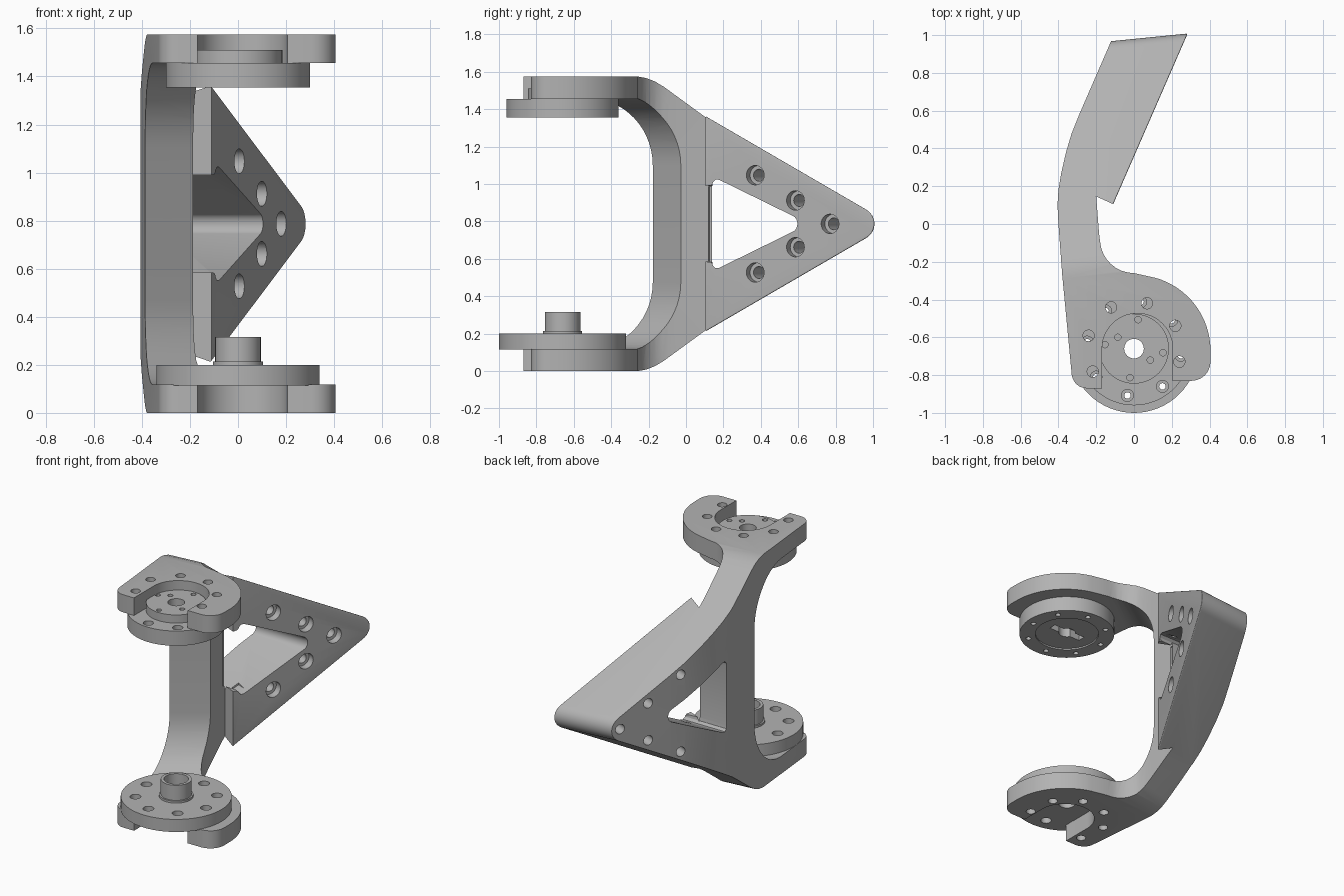
import bpy, bmesh
from math import sin, cos, pi, radians
from mathutils import Vector as V

cube = bpy.data.objects.get("Cube")
if cube:
    bpy.data.objects.remove(cube, do_unlink=True)

grey = bpy.data.materials.new("plain grey")
grey.use_nodes = True
grey.diffuse_color = (0.45, 0.45, 0.45, 1)
grey.node_tree.nodes["Principled BSDF"].inputs["Base Color"].default_value = grey.diffuse_color

X, Y, Z = V((1, 0, 0)), V((0, 1, 0)), V((0, 0, 1))
MID = 0.787                      # mid height of the bracket
HUB = V((0, -0.66, 0))           # rotation axis of both discs
PAD = V((-0.11, 0.105, MID))     # front edge of the mounting pad
N = V((0.917, -0.4, 0)).normalized()
U = V((-N.y, N.x, 0))            # direction along the pad


def arc(cx, cy, rx, ry, a0, a1, n=12):
    steps = [radians(a0 + (a1 - a0) * i / n) for i in range(n + 1)]
    return [(cx + rx * cos(t), cy + ry * sin(t)) for t in steps]


def circle(r, n=32):
    return arc(0, 0, r, r, 0, 360, n)[:-1]


def mirrored(pts):
    return pts + [(p, -q) for p, q in reversed(pts) if abs(q) > 1e-6]


def prism(name, pts, origin, a, b, ext):
    bm = bmesh.new()
    low = [bm.verts.new(origin + a * p + b * q) for p, q in pts]
    high = [bm.verts.new(v.co + ext) for v in low]
    bm.faces.new(low)
    bm.faces.new(high)
    for i in range(len(low)):
        j = i - 1
        bm.faces.new((low[j], low[i], high[i], high[j]))
    bmesh.ops.recalc_face_normals(bm, faces=bm.faces)
    mesh = bpy.data.meshes.new(name)
    bm.to_mesh(mesh)
    bm.free()
    mesh.materials.append(grey)
    ob = bpy.data.objects.new(name, mesh)
    bpy.context.collection.objects.link(ob)
    return ob


def combine(ob, other, op="DIFFERENCE"):
    mod = ob.modifiers.new("cut", "BOOLEAN")
    mod.object, mod.operation, mod.solver = other, op, "EXACT"
    deps = bpy.context.evaluated_depsgraph_get()
    mesh = bpy.data.meshes.new_from_object(ob.evaluated_get(deps))
    ob.modifiers.clear()
    ob.data = mesh
    bpy.data.objects.remove(other, do_unlink=True)


def rod(name, r, z0, z1, x=0, y=0, n=32):
    return prism(name, circle(r, n), HUB + V((x, y, z0)), X, Y, Z * (z1 - z0))


def ring_holes(ob, r, dist, z0, z1, angles):
    for t in angles:
        a = radians(t)
        combine(ob, rod("hole_cutter", r, z0, z1, dist * cos(a), dist * sin(a), 16))


PLATE_BOLTS = [29 + 45 * i for i in (0, 1, 2, 3, 4, 7)]
DISC_BOLTS = [37 + 45 * i for i in range(8)]

# Bracket body: plan outline crossed with the side profile
end = PAD + U * 1.05
plan = [(-0.09, 1.04), (end.x, end.y), (PAD.x, PAD.y), (-0.2, 0.146), (-0.185, -0.05)]
plan += arc(0.0, -0.08, 0.18, 0.18, 185, 270, 8)
plan += arc(0.005, -0.67, 0.4, 0.4, 74, 0, 16)
plan += arc(0.305, -0.73, 0.1, 0.1, 0, -90, 6) + [(0.2, -0.83), (0.1, -0.87)]
plan += arc(-0.25, -0.79, 0.08, 0.08, 270, 186, 6)
plan += [(-0.38, -0.27), (-0.4, 0), (-0.405, 0.1), (-0.4, 0.18), (-0.385, 0.27),
         (-0.36, 0.38), (-0.33, 0.48), (-0.29, 0.58)]
bracket = prism("bracket", plan, Z * -0.1, X, Y, Z * 1.8)

side = [(-1.3, MID), (-0.23, MID), (-0.18, 0.779), (-0.13, 0.761), (-0.08, 0.732),
        (0.14, 0.573)]
side += arc(0.91, 0, 0.09, 0.09, 60, 0, 6)
profile = prism("profile", mirrored(side), V((-0.6, -0.08, MID)), Y, Z, V((1.4, 0.14, 0)))
combine(bracket, profile, "INTERSECT")

# Round the sloping rim of the mounting pad
bm = bmesh.new()
bm.from_mesh(bracket.data)
pad_faces = [f for f in bm.faces if f.normal.dot(N) > 0.999 and f.calc_center_median().y > 0.15]
rim = [e for f in pad_faces for e in f.edges
       if all(v.co.y > 0.09 for v in e.verts)
       and (e.verts[0].co - e.verts[1].co).xy.length > 1e-4]
bmesh.ops.bevel(bm, geom=rim, offset=0.06, segments=5, profile=0.5,
                affect="EDGES", clamp_overlap=True)
bm.to_mesh(bracket.data)
bm.free()

# Open throat between the two plates
throat = [(-2, 0.668)] + arc(-0.535, 0.313, 0.355, 0.355, 90, 0, 14)
combine(bracket, prism("throat_cutter", mirrored(throat), V((-0.59, -0.15, MID)),
                       Y, Z, V((1.2, 0.9, 0))))

# Fork slot and plate bolt holes
slot = arc(0.018, 0, 0.187, 0.187, 0, 180, 24) + [(-0.169, -0.5), (0.205, -0.5)]
combine(bracket, prism("slot_cutter", slot, HUB - Z * 0.1, X, Y, Z * 1.8))
ring_holes(bracket, 0.03, 0.25, -0.1, 1.7, PLATE_BOLTS)

# Triangular window through the arm, open at the front of the pad
window = [(0.038, 0.2), (0.042, 0.222), (0.058, 0.237), (0.08, 0.235)]
window += arc(0.495, 0, 0.04, 0.045, 64, 0, 6)
combine(bracket, prism("window_cutter", mirrored(window), PAD + X * 0.5, U, Z, X * -1.5))
gap = mirrored([(-0.02, 0.2), (0.03, 0.205), (0.06, 0.236), (0.1, 0.22)])
combine(bracket, prism("gap_cutter", gap, PAD + N * 0.2, U, Z, N * -0.298))

# Counterbored holes in the mounting pad
for y, h in ((0.37, 0.26), (0.585, 0.125), (0.77, 0), (0.585, -0.125), (0.37, -0.26)):
    spot = PAD + U * ((y - PAD.y) / U.y) + Z * h
    for r, depth in ((0.052, 0.15), (0.032, 0.8)):
        combine(bracket, prism("bolt_cutter", circle(r, 24), spot + N * 0.1, U, Z, N * -depth))

# Upper disc with a boss sitting in the fork
upper = rod("upper_disc", 0.3, 1.355, 1.455, n=64)
combine(upper, rod("boss", 0.185, 1.40, 1.51, n=48), "UNION")
combine(upper, rod("recess_cutter", 0.2, 1.3, 1.365, n=48))
combine(upper, rod("bore_cutter", 0.052, 1.3, 1.6))
key = [(-0.12, -0.025), (0.12, -0.025), (0.12, 0.025), (-0.12, 0.025)]
combine(upper, prism("key_cutter", key, HUB + Z * 1.3, X, Y, Z * 0.12))
ring_holes(upper, 0.032, 0.25, 1.41, 1.6, DISC_BOLTS)
ring_holes(upper, 0.017, 0.25, 1.3, 1.45, DISC_BOLTS)
ring_holes(upper, 0.017, 0.155, 1.47, 1.6, (82, 172, 262, 352))
ring_holes(upper, 0.017, 0.105, 1.47, 1.6, (145, 325))

# Lower disc with a hollow hub
lower = rod("lower_disc", 0.34, 0.115, 0.2, n=64)
combine(lower, rod("collar", 0.105, 0.15, 0.214, n=40), "UNION")
combine(lower, rod("hub", 0.095, 0.16, 0.316, n=40), "UNION")
combine(lower, rod("hub_cutter", 0.075, 0.22, 0.4))
combine(lower, rod("bore_cutter", 0.052, 0, 0.3))
ring_holes(lower, 0.034, 0.25, 0, 0.4, DISC_BOLTS)

# Smooth curved walls, crisp edges
bpy.ops.object.select_all(action="DESELECT")
for ob in (bracket, upper, lower):
    ob.select_set(True)
    bpy.context.view_layer.objects.active = ob
bpy.ops.object.shade_smooth_by_angle(angle=radians(28))
